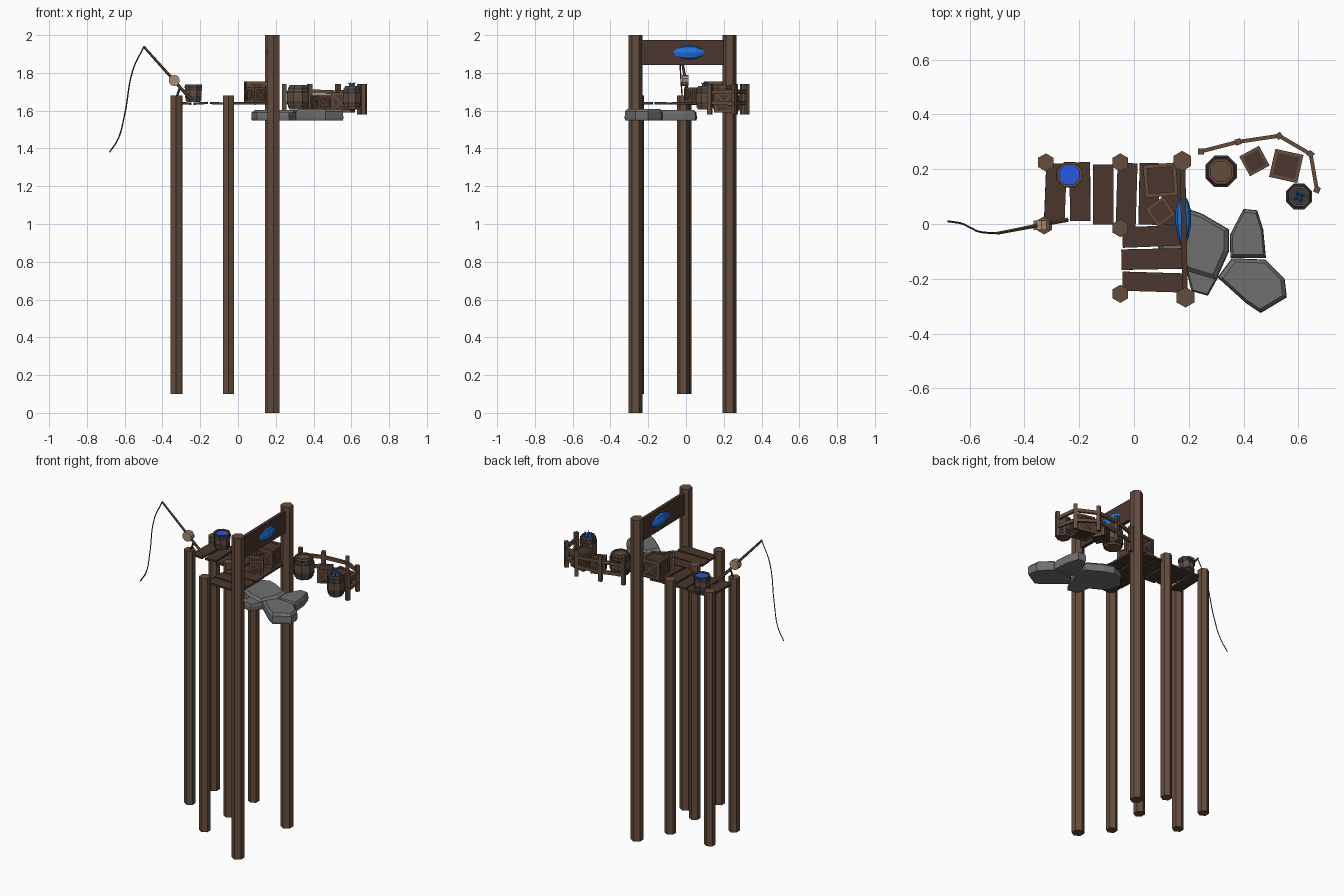
import bpy, bmesh, math
from mathutils import Vector, Matrix

if "Cube" in bpy.data.objects:
    bpy.data.objects.remove(bpy.data.objects["Cube"])


def mat(name, r, g, b):
    m = bpy.data.materials.new(name)
    m.diffuse_color = (r, g, b, 1)
    m.use_nodes = True
    m.node_tree.nodes["Principled BSDF"].inputs["Base Color"].default_value = m.diffuse_color
    return m


WOOD = mat("post_wood", 0.13, 0.075, 0.048)
DARK = mat("plank_wood", 0.068, 0.037, 0.027)
IRON = mat("iron", 0.045, 0.045, 0.05)
ROCK = mat("rock", 0.16, 0.16, 0.16)
FISH = mat("fish_blue", 0.015, 0.17, 0.72)
WATER = mat("water", 0.02, 0.1, 0.75)
REEL = mat("reel", 0.4, 0.27, 0.17)


def finish(name, bm, material):
    bmesh.ops.recalc_face_normals(bm, faces=bm.faces)
    me = bpy.data.meshes.new(name)
    bm.to_mesh(me)
    bm.free()
    ob = bpy.data.objects.new(name, me)
    bpy.context.collection.objects.link(ob)
    me.materials.append(material)
    return ob


def add_box(bm, size, matrix):
    bmesh.ops.create_cube(bm, size=1, matrix=matrix @ Matrix.Diagonal((*size, 1)))


def box(name, loc, size, material, rz=0, ry=0, rx=0):
    bm = bmesh.new()
    rot = Matrix.Rotation(rz, 4, 'Z') @ Matrix.Rotation(ry, 4, 'Y') @ Matrix.Rotation(rx, 4, 'X')
    add_box(bm, size, Matrix.Translation(loc) @ rot)
    return finish(name, bm, material)


def loft(name, rings, material, matrix=Matrix()):
    """Skin a list of equal-length point rings and cap both ends."""
    bm = bmesh.new()
    vs = [[bm.verts.new(matrix @ Vector(p)) for p in r] for r in rings]
    n = len(vs[0])
    for a, b in zip(vs, vs[1:]):
        for i in range(n):
            bm.faces.new((a[i], a[(i + 1) % n], b[(i + 1) % n], b[i]))
    bm.faces.new(vs[0][::-1])
    bm.faces.new(vs[-1])
    return finish(name, bm, material)


def lathe(name, loc, profile, material, n=8, rot=None):
    rings = [[(r * math.cos(math.tau * (i + .5) / n), r * math.sin(math.tau * (i + .5) / n), z)
              for i in range(n)] for r, z in profile]
    return loft(name, rings, material, Matrix.Translation(loc) @ (rot or Matrix()))


def rod(name, a, b, r0, r1, material, n=6):
    a, b = Vector(a), Vector(b)
    rot = (b - a).to_track_quat('Z', 'Y').to_matrix().to_4x4()
    return lathe(name, a, [(r0, 0), (r1, (b - a).length)], material, n, rot)


# hexagonal piles
for i, (x, y) in enumerate([(-.322, .225), (-.05, .225), (-.328, -.005), (-.05, -.015), (-.05, -.255)]):
    rod(f"pile_{i+1}", (x, y, .1), (x, y, 1.68), .033, .033, WOOD)
for i, (x, y) in enumerate([(.176, .23), (.188, -.268)]):
    rod(f"tall_pile_{i+1}", (x, y, 0), (x, y, 2), .037, .037, WOOD)

# deck planks: centre, size, small turns
planks = [(-.287, .115, .075, .212, -.04, .05), (-.197, .118, .075, .215, .01, -.06),
          (-.112, .108, .075, .218, .0, .04), (-.027, .105, .073, .235, -.03, .0),
          (.055, .11, .073, .225, -.02, .05), (.138, .102, .075, .21, .02, .0),
          (.07, -.045, .225, .075, .04, .02), (.068, -.128, .228, .075, .02, -.02),
          (.07, -.212, .225, .07, -.03, .01)]
for i, (x, y, sx, sy, rz, t) in enumerate(planks):
    box(f"deck_plank_{i+1}", (x, y, 1.639), (sx, sy, .012), DARK, rz,
        t if sy > sx else 0, 0 if sy > sx else t)

# sign board
box("sign_board", (.182, -.02, 1.908), (.02, .47, .133), DARK, rz=.02)


# fish: lofted body along local x, flat tail and fins
def fish(name, matrix):
    body = [(-.09, .012, .006), (-.045, .03, .02), (0, .043, .029), (.05, .039, .028),
            (.085, .022, .018), (.105, .006, .006)]
    rings = [[(x, w * math.cos(math.tau * k / 8), h * math.sin(math.tau * k / 8)) for k in range(8)]
             for x, h, w in body]
    loft(name + "_body", rings, FISH, matrix)
    fins = {"tail": [(-.08, .008), (-.127, .035), (-.112, 0), (-.125, -.032), (-.08, -.008)],
            "top_fin": [(.04, .035), (0, .056), (-.05, .042), (-.04, .025)],
            "belly_fin": [(.03, -.036), (.0, -.055), (-.015, -.036)]}
    for part, pts in fins.items():
        loft(f"{name}_{part}", [[(x, t, z) for x, z in pts] for t in (-.005, .005)], FISH, matrix)


fish("sign_fish", Matrix.Translation((.18, 0, 1.908)) @ Matrix.Rotation(math.pi / 2, 4, 'Z'))


# crates: panel box, edge frame and crossed braces on each side
def crate(name, x, y, z, s, h, rz):
    base = Matrix.Translation((x, y, z + h / 2)) @ Matrix.Rotation(rz, 4, 'Z')
    bm = bmesh.new()
    add_box(bm, (s * .9, s * .9, h * .9), base)
    finish(name + "_panels", bm, DARK)
    bm = bmesh.new()
    t = s * .12
    o, oz = s / 2 - t / 2, h / 2 - t / 2
    for k in range(4):
        m = base @ Matrix.Rotation(k * math.pi / 2, 4, 'Z')
        add_box(bm, (t, t, h), m @ Matrix.Translation((o, o, 0)))
        for sz in (-oz, oz):
            add_box(bm, (s - 2 * t, t, t), m @ Matrix.Translation((0, -o, sz)))
        ang = math.atan2(h - 2 * t, s - 2 * t)
        for a in (ang, -ang):
            add_box(bm, (math.hypot(s - 2 * t, h - 2 * t), t * .6, t * .7),
                    m @ Matrix.Translation((0, -s / 2 + t * .5, 0)) @ Matrix.Rotation(a, 4, 'Y'))
    finish(name + "_frame", bm, WOOD)


crate("deck_crate_large", .097, .16, 1.645, .12, .11, .08)
crate("deck_crate_small", .097, .045, 1.645, .08, .078, .6)
crate("shore_crate_small", .44, .23, 1.6, .082, .085, .5)
crate("shore_crate_large", .556, .212, 1.59, .105, .105, -.22)


# barrels: bulged staves with a recessed top and iron hoops
def barrel(name, x, y, z, r, h, fill, bulge=True):
    lo, mid = (.8, 1.0) if bulge else (.82, .92)
    hi = .8 if bulge else 1.0
    lathe(name + "_staves", (x, y, z), [(r * lo, 0), (r * mid, h * .35), (r * mid, h * .65), (r * hi, h),
          (r * hi * .8, h), (r * hi * .8, h * .88)], WOOD)
    lathe(name + "_fill", (x, y, z), [(r * hi * .79, h * .85), (r * hi * .79, h * .93)], fill)
    for k, f in enumerate((.14, .28, .72, .86)):
        w = lo + (mid - lo) * f / .35 if f < .35 else mid + (hi - mid) * (f - .65) / .35
        q = r * w + .003
        lathe(f"{name}_hoop_{k+1}", (x, y, z + h * f), [(q, -.006), (q, .006)], IRON)


barrel("shore_barrel", .318, .192, 1.605, .062, .13, WOOD)
barrel("fish_barrel", .603, .1, 1.605, .05, .125, IRON)
barrel("water_bucket", -.236, .18, 1.646, .049, .092, WATER, False)

# fish tails poking out of the barrel
for i in range(4):
    a = i * 1.6 + .4
    fish(f"barrel_fish_{i+1}", Matrix.Translation((.603 + .017 * math.cos(a), .1 + .017 * math.sin(a), 1.695))
         @ Matrix.Rotation(a, 4, 'Z') @ Matrix.Rotation(math.pi / 2 - .2, 4, 'Y') @ Matrix.Scale(.42, 4))

# fence around the shore
fence = [(.245, .265), (.38, .3), (.53, .322), (.645, .255), (.668, .125)]
for i, (x, y) in enumerate(fence):
    box(f"fence_post_{i+1}", (x, y, 1.66), (.022, .022, .16), WOOD, rz=.3 * i)
for i, (a, b) in enumerate(zip(fence, fence[1:])):
    d = Vector((b[0] - a[0], b[1] - a[1]))
    for j, z in enumerate((1.64, 1.7)):
        box(f"fence_rail_{i+1}_{j+1}", ((a[0] + b[0]) / 2, (a[1] + b[1]) / 2, z),
            (d.length + .015, .014, .02), WOOD, rz=math.atan2(d.y, d.x), ry=.04 * (-1) ** (i + j))

# flat rocks with chamfered tops
rocks = [
    (1.604, [(.19, .058), (.25, .037), (.347, -.02), (.347, -.1), (.3, -.205), (.2, -.175), (.1, -.12),
             (.07, -.03), (.12, .03)]),
    (1.603, [(.4, .055), (.45, .05), (.472, -.02), (.482, -.125), (.352, -.125), (.35, -.04)]),
    (1.61, [(.357, -.125), (.48, -.13), (.55, -.2), (.558, -.268), (.463, -.325), (.41, -.29), (.305, -.195)]),
    (1.59, [(.19, -.165), (.31, -.19), (.27, -.262), (.21, -.245)])]
for i, (top, pts) in enumerate(rocks):
    cx = sum(p[0] for p in pts) / len(pts)
    cy = sum(p[1] for p in pts) / len(pts)
    loft(f"rock_{i+1}", [[(cx + (x - cx) * s, cy + (y - cy) * s, z) for x, y in pts]
                         for s, z in ((.97, 1.547), (1, 1.56), (.98, top - .014), (.86, top))], ROCK)

# fishing rod with reel, prop and hanging line
rod("fishing_rod", (-.245, .015, 1.655), (-.5, -.034, 1.94), .009, .006, WOOD)
rod("rod_prop", (-.325, -.003, 1.67), (-.305, .003, 1.73), .006, .006, DARK)
rod("reel", (-.338, -.022, 1.76), (-.338, .012, 1.76), .03, .03, REEL, 10)
cu = bpy.data.curves.new("fishing_line", 'CURVE')
cu.dimensions = '3D'
cu.bevel_depth = .0035
cu.bevel_resolution = 0
cu.resolution_u = 6
sp = cu.splines.new('BEZIER')
path = [(-.5, -.034, 1.935), (-.555, -.03, 1.82), (-.6, -.012, 1.58), (-.635, .003, 1.45), (-.68, .01, 1.38)]
sp.bezier_points.add(len(path) - 1)
for bp, p in zip(sp.bezier_points, path):
    bp.co = p
    bp.handle_left_type = bp.handle_right_type = 'AUTO'
cu.materials.append(IRON)
bpy.context.collection.objects.link(bpy.data.objects.new("fishing_line", cu))
